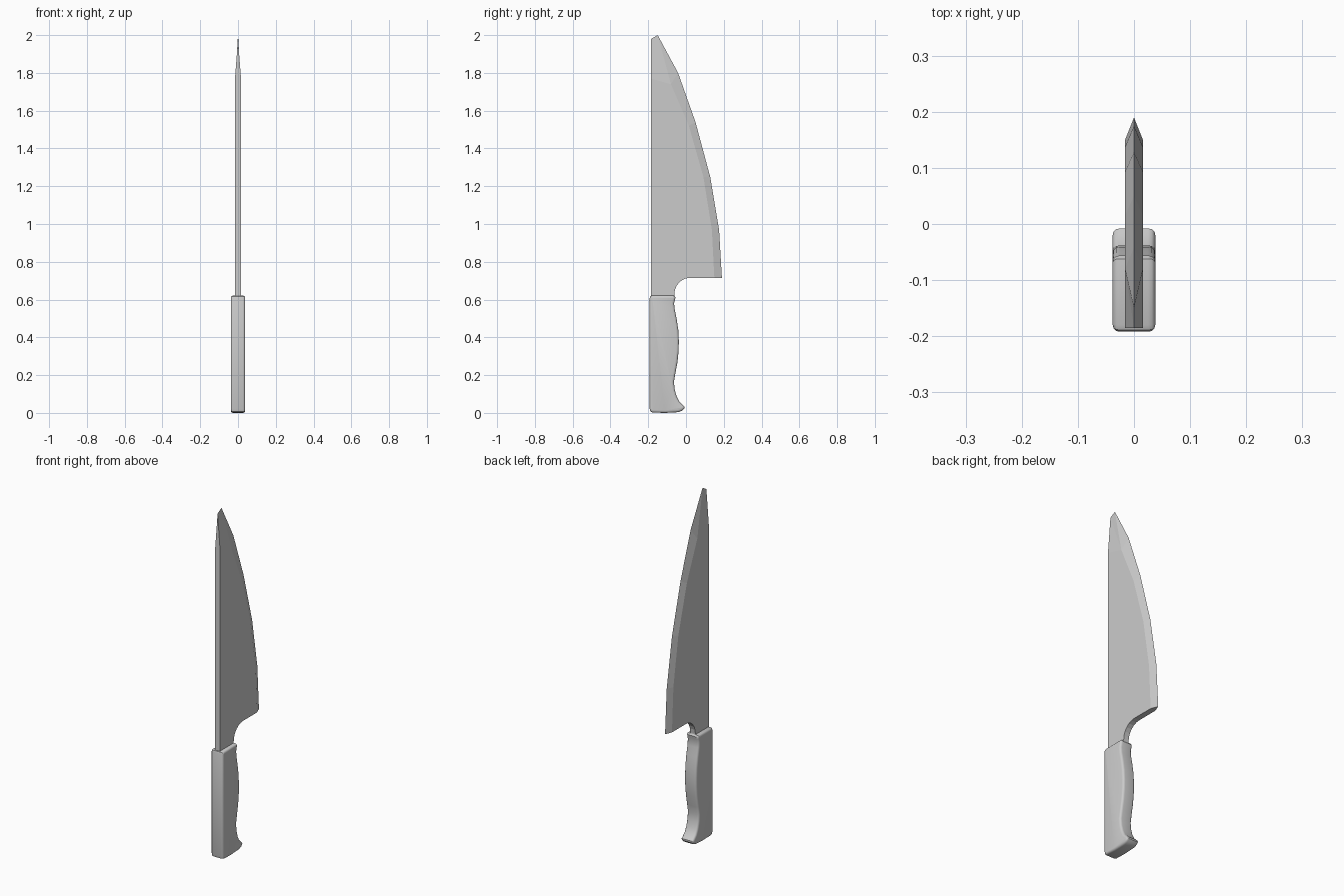
import bpy, bmesh
from math import sin, cos, pi
from mathutils import Vector

if "Cube" in bpy.data.objects:
    bpy.data.objects.remove(bpy.data.objects["Cube"])


def make(name, bm):
    bmesh.ops.remove_doubles(bm, verts=bm.verts, dist=1e-5)
    bmesh.ops.recalc_face_normals(bm, faces=bm.faces)
    mesh = bpy.data.meshes.new(name)
    bm.to_mesh(mesh)
    bm.free()
    obj = bpy.data.objects.new(name, mesh)
    bpy.context.collection.objects.link(obj)
    return obj


# Blade: flat cheeks, ground cutting edge and tapered tip
T = 0.016
edge = [(0.19, 0.715), (0.175, 0.97), (0.128, 1.25), (0.05, 1.54), (-0.042, 1.80)]
inner = [(0.15, 0.715), (0.137, 0.97), (0.092, 1.25), (0.015, 1.52), (-0.08, 1.74)]
tip = [(-0.15, 2.0), (-0.185, 1.98)]
spine_top, spine_low = (-0.185, 1.77), (-0.185, 0.60)
notch = [(0.022 - 0.084 * cos(a), 0.627 + 0.088 * sin(a))
         for a in [i * pi / 12 for i in range(7)]]
base = [spine_low, (-0.062, 0.60)] + notch

bm = bmesh.new()


def face(*pts):
    bm.faces.new([bm.verts.new(p) for p in pts])


def at(x, p):
    return (x, p[0], p[1])


for x in (T, -T):
    face(*[at(x, p) for p in base + inner + [spine_top]])
    for i in range(4):
        face(at(x, inner[i]), at(0, edge[i]), at(0, edge[i + 1]), at(x, inner[i + 1]))
    face(at(x, inner[4]), at(0, edge[4]), at(0, tip[0]))
    face(at(x, inner[4]), at(0, tip[0]), at(0, tip[1]))
    face(at(x, inner[4]), at(0, tip[1]), at(x, spine_top))
# Spine, tang and heel walls
wall = [spine_top] + base + [inner[0]]
for a, b in zip(wall, wall[1:]):
    face(at(T, a), at(T, b), at(-T, b), at(-T, a))
face(at(T, spine_top), at(-T, spine_top), at(0, tip[1]))
face(at(T, inner[0]), at(0, edge[0]), at(-T, inner[0]))
make("blade", bm)

# Handle: side profile swept across its thickness with rounded rims
profile = [(-0.192, 0.02), (-0.188, 0.007), (-0.176, 0.002), (-0.11, 0.0), (-0.04, 0.004),
           (-0.02, 0.012), (-0.008, 0.024), (-0.008, 0.033), (-0.018, 0.042), (-0.036, 0.06),
           (-0.05, 0.088), (-0.06, 0.125), (-0.064, 0.165), (-0.056, 0.21), (-0.045, 0.27),
           (-0.039, 0.33), (-0.038, 0.38), (-0.041, 0.44), (-0.05, 0.50), (-0.06, 0.55),
           (-0.063, 0.58), (-0.058, 0.60), (-0.056, 0.612), (-0.062, 0.621),
           (-0.18, 0.621), (-0.189, 0.617), (-0.192, 0.608)]
pts = [Vector(p) for p in profile]
n = len(pts)
normals = []
for i in range(n):
    d = (pts[(i + 1) % n] - pts[i]).normalized() + (pts[i] - pts[i - 1]).normalized()
    normals.append(Vector((d.y, -d.x)).normalized())

section = [(0.038, 0.013), (0.0365, 0.006), (0.032, 0.0015), (0.025, 0.0)]
section += [(-x, o) for x, o in reversed(section)]
bm = bmesh.new()
rings = [[bm.verts.new(at(x, p - m * o)) for p, m in zip(pts, normals)] for x, o in section]
for r, s in zip(rings, rings[1:]):
    for i in range(n):
        j = (i + 1) % n
        bm.faces.new((r[i], r[j], s[j], s[i]))
bm.faces.new(rings[0])
bm.faces.new(rings[-1])
handle = make("handle", bm)
bpy.context.view_layer.objects.active = handle
handle.select_set(True)
bpy.ops.object.shade_smooth_by_angle(angle=0.6)
